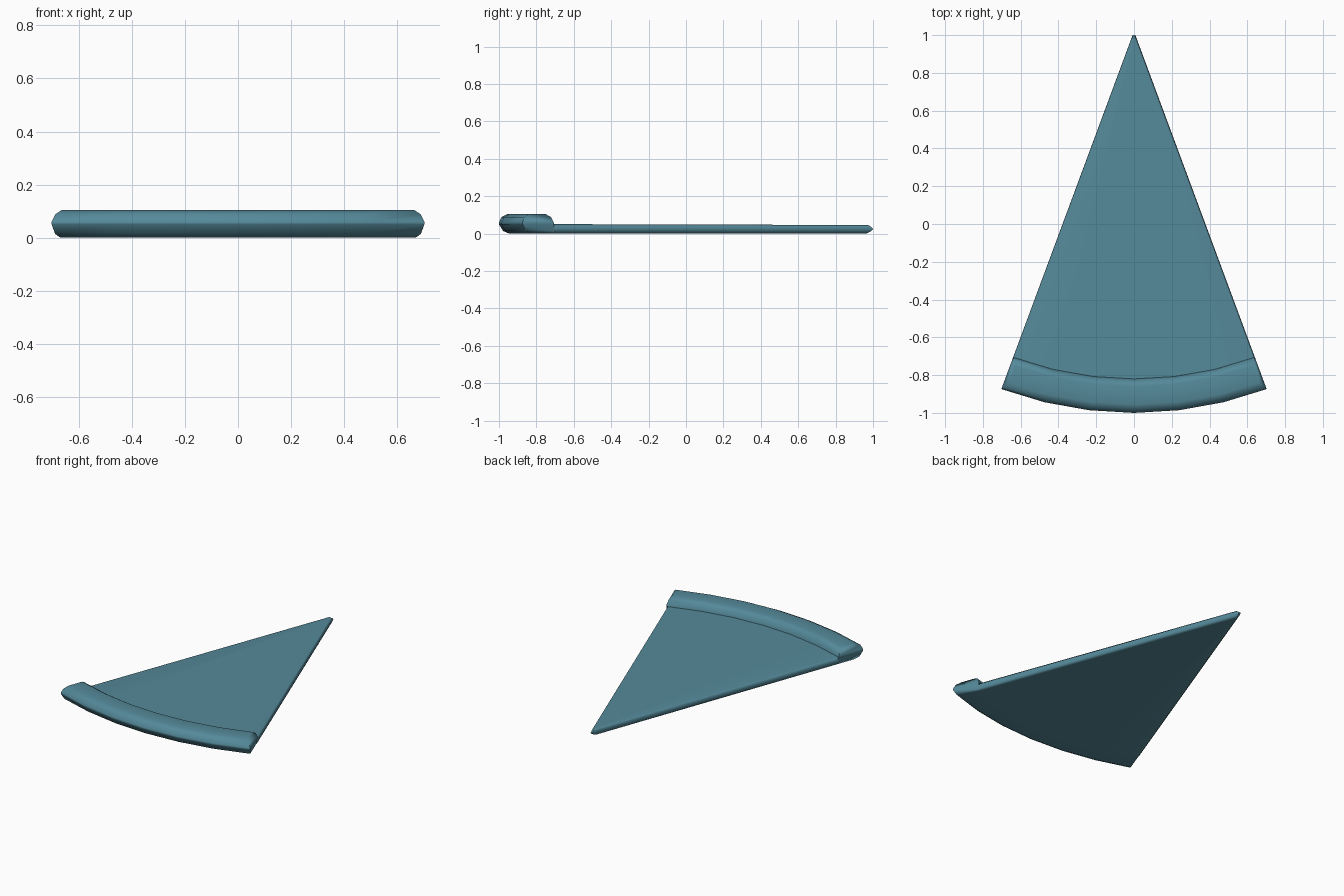
import bpy, bmesh
from math import sin, cos, radians

if "Cube" in bpy.data.objects:
    bpy.data.objects.remove(bpy.data.objects["Cube"])

CENTRE_Y = 1.02          # arc centre, just beyond the tip
HALF = radians(20.35)    # half opening angle
SEG = 6                  # segments along the arc

teal = bpy.data.materials.new("teal")
teal.diffuse_color = (0.09, 0.25, 0.32, 1)
teal.use_nodes = True
teal.node_tree.nodes["Principled BSDF"].inputs["Base Color"].default_value = teal.diffuse_color


def wedge(name, levels, inner_from, outer_wall):
    """Stack of arc bands. Each level: (z, inner radius, outer radius, side inset)."""
    bm = bmesh.new()

    def point(r, t, z, inset):
        a = HALF * t
        k = -inset * t
        return bm.verts.new((r * sin(a) + k * cos(a),
                             CENTRE_Y - r * cos(a) + k * sin(a), z))

    ts = [-1 + 2 * i / SEG for i in range(SEG + 1)]
    inner = [[point(ri, t, z, s) for t in ts] for z, ri, ro, s in levels]
    outer = [[point(ro, t, z, s) for t in ts] for z, ri, ro, s in levels]
    n = len(levels)
    # top and bottom faces
    for k in (0, n - 1):
        for i in range(SEG):
            bm.faces.new((inner[k][i], inner[k][i + 1], outer[k][i + 1], outer[k][i]))
    # walls between levels
    for k in range(n - 1):
        for i in range(SEG):
            if k >= inner_from:
                bm.faces.new((inner[k][i], inner[k][i + 1], inner[k + 1][i + 1], inner[k + 1][i]))
            if outer_wall:
                bm.faces.new((outer[k][i], outer[k][i + 1], outer[k + 1][i + 1], outer[k + 1][i]))
        for e in (0, SEG):
            bm.faces.new((inner[k][e], outer[k][e], outer[k + 1][e], inner[k + 1][e]))
    bmesh.ops.recalc_face_normals(bm, faces=bm.faces)
    bm.faces.ensure_lookup_table()
    bm.normal_update()
    if bm.faces[0].normal.z > 0:      # first face is the underside
        bmesh.ops.reverse_faces(bm, faces=bm.faces)
    me = bpy.data.meshes.new(name)
    bm.to_mesh(me)
    bm.free()
    me.materials.append(teal)
    ob = bpy.data.objects.new(name, me)
    bpy.context.collection.objects.link(ob)
    bpy.ops.object.select_all(action='DESELECT')
    ob.select_set(True)
    bpy.context.view_layer.objects.active = ob
    bpy.ops.object.shade_smooth_by_angle(angle=radians(65))
    # keep the large flat faces evenly shaded
    wn = ob.modifiers.new("weighted", 'WEIGHTED_NORMAL')
    wn.keep_sharp = True
    return ob


# thin triangular base with rounded sides and tip, open where it meets the crust
base = wedge("slice_base", [
    (0.0, 0.055, 1.84, 0.015),
    (0.012, 0.032, 1.84, 0.005),
    (0.025, 0.02, 1.84, 0.0),
    (0.036, 0.03, 1.84, 0.004),
    (0.046, 0.045, 1.84, 0.010)], 0, False)
# the top rises slightly towards the crust
for v in base.data.vertices:
    if v.co.z > 0.04:
        v.co.z += 0.005 * max(0, min(1, (1 - v.co.y) / 1.8))

# thick rounded crust along the arc
wedge("crust", [
    (0.0, 1.84, 1.965, 0.015),
    (0.014, 1.84, 1.998, 0.006),
    (0.050, 1.84, 2.02, 0.0),
    (0.060, 1.842, 2.02, 0.0),
    (0.088, 1.853, 2.007, 0.010),
    (0.105, 1.88, 1.975, 0.025)], 2, True)
